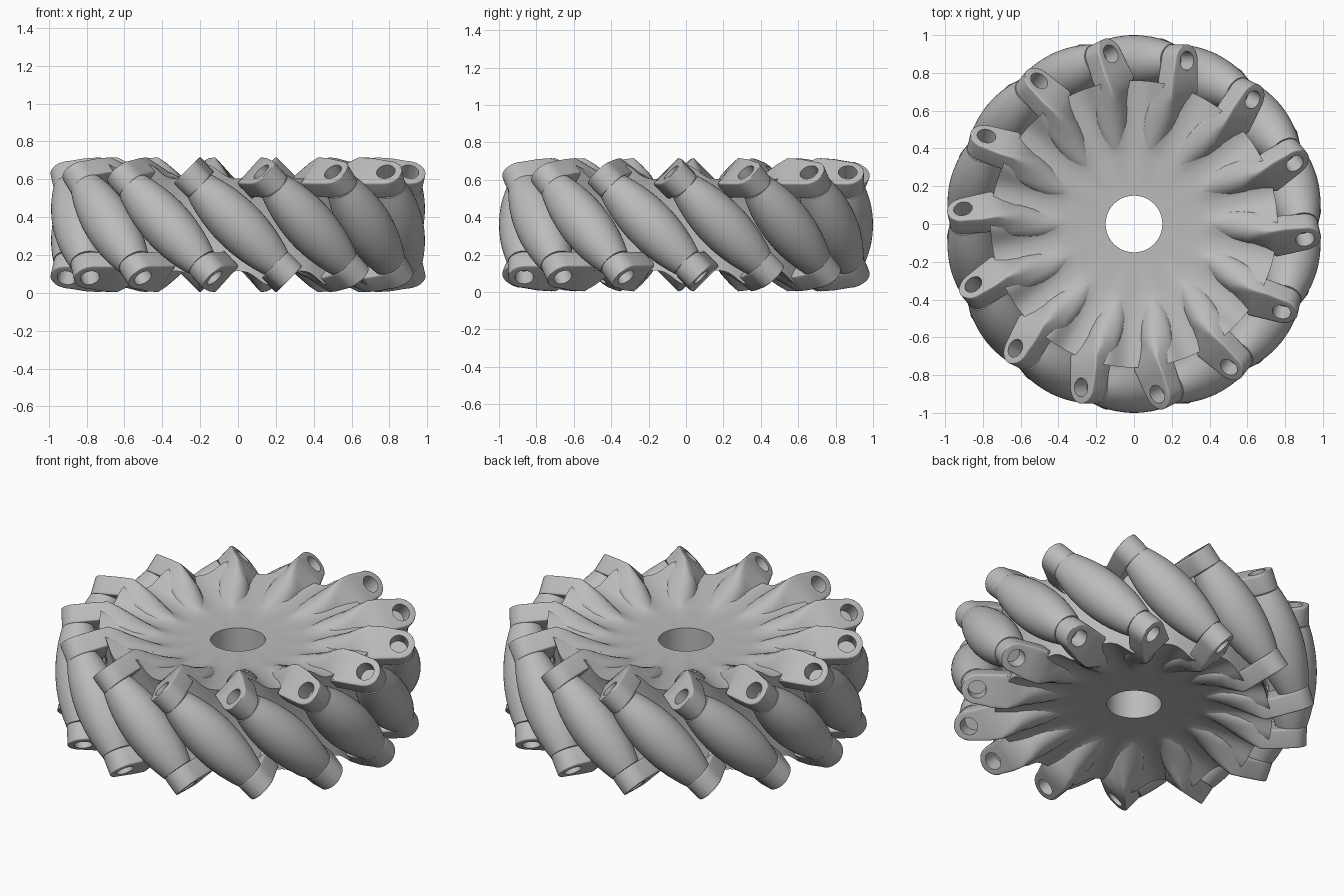
import bpy, bmesh
from math import sin, cos, pi, radians, sqrt
from mathutils import Matrix, Vector

COUNT = 14          # rollers, each held by an upper and a lower arm
MID = 0.36          # half the wheel height
AXIS_R = 0.865      # distance of roller centres from the wheel axis

cube = bpy.data.objects.get("Cube")
if cube:
    bpy.data.objects.remove(cube, do_unlink=True)

grey = bpy.data.materials.new("plain_grey")
grey.use_nodes = True
grey.diffuse_color = (0.5, 0.5, 0.5, 1)
grey.node_tree.nodes["Principled BSDF"].inputs["Base Color"].default_value = (0.5, 0.5, 0.5, 1)


def add_object(name, mesh, matrix=None):
    obj = bpy.data.objects.new(name, mesh)
    bpy.context.scene.collection.objects.link(obj)
    if matrix:
        obj.matrix_world = matrix
    return obj


def finish(mesh, angle=32):
    mesh.materials.clear()
    mesh.materials.append(grey)
    for poly in mesh.polygons:
        poly.use_smooth = True
    mesh.set_sharp_from_angle(angle=radians(angle))


def loft(name, rings, closed=False):
    """Skin a list of equal point rings; cap the ends or join last to first."""
    bm = bmesh.new()
    loops = [[bm.verts.new(p) for p in ring] for ring in rings]
    pairs = list(zip(loops, loops[1:]))
    if closed:
        pairs.append((loops[-1], loops[0]))
    else:
        bm.faces.new(loops[0])
        bm.faces.new(loops[-1])
    n = len(loops[0])
    for a, b in pairs:
        for i in range(n):
            j = (i + 1) % n
            bm.faces.new((a[i], a[j], b[j], b[i]))
    bmesh.ops.recalc_face_normals(bm, faces=bm.faces)
    mesh = bpy.data.meshes.new(name)
    bm.to_mesh(mesh)
    bm.free()
    return mesh


def circle(r, z, n):
    return [(r * cos(2 * pi * i / n), r * sin(2 * pi * i / n), z) for i in range(n)]


def section(x, y, z, half_a, half_w, tilt, power):
    """Rounded-box section in a plane of constant x, tilted about x."""
    c, s = cos(radians(tilt)), sin(radians(tilt))
    points = []
    for i in range(24):
        t = 2 * pi * (i + 0.5) / 24
        a = half_a * abs(cos(t)) ** (2 / power) * (1 if cos(t) > 0 else -1)
        w = half_w * abs(sin(t)) ** (2 / power) * (1 if sin(t) > 0 else -1)
        points.append((x, y - a * c + w * s, z + a * s + w * c))
    return points


# Hub: dished disc with a centre bore and flutes that rise under the arms
def fluted_ring(r, side):
    n = COUNT * 12
    grow = max(0, (r - 0.36) / 0.4)
    ring = []
    for i in range(n):
        angle = 2 * pi * i / n
        ridge = (0.5 - 0.5 * cos(COUNT * (angle - pi / 2))) ** 1.5
        z = 0.2 + 0.045 * grow ** 1.3 + 0.075 * grow * ridge
        ring.append((r * cos(angle), r * sin(angle), MID + side * z))
    return ring


radii = (0.15, 0.36, 0.4, 0.46, 0.52, 0.58, 0.64, 0.7, 0.76)
rings = [fluted_ring(r, 1) for r in radii]
rings += [circle(0.725, MID + z, COUNT * 12) for z in (0.12, -0.12)]
rings += [fluted_ring(r, -1) for r in reversed(radii)]
hub_mesh = loft("hub", rings, closed=True)
finish(hub_mesh)
add_object("hub", hub_mesh)

# Roller: barrel with small spigots running into the arm ends
tilt_axis = Vector((0, -1, 1)).normalized()
to_axis = Matrix.Translation((AXIS_R, 0, MID)) @ Vector((0, 0, 1)).rotation_difference(tilt_axis).to_matrix().to_4x4()
LEN = 0.285
rings = [circle(0.07, -0.3, 40), circle(0.07, -LEN, 40)]
for k in range(-8, 9):
    rings.append(circle(0.135 - 0.047 * (k / 8) ** 2, LEN * k / 8, 40))
rings += [circle(0.07, LEN, 40), circle(0.07, 0.3, 40)]
roller_mesh = loft("roller", rings)
roller_mesh.transform(to_axis)
finish(roller_mesh)

# Arm: round ridge at the hub, twisting into a tilted lug with a round nose
rings = [
    section(0.34, -0.077, 0.485, 0.045, 0.065, 0, 2),
    section(0.42, -0.098, 0.505, 0.07, 0.077, 4, 2),
    section(0.5, -0.122, 0.53, 0.088, 0.082, 12, 2.2),
    section(0.57, -0.15, 0.553, 0.092, 0.088, 22, 2.7),
    section(0.64, -0.185, 0.58, 0.08, 0.094, 36, 5),
]
ROOT = sqrt(0.5)


def lug(x, rise, half_w):
    t = 0.341
    return section(x, (rise - t) * ROOT, MID + (t + rise) * ROOT, 0.0555, half_w, 45, 16)


rings += [lug(0.7, 0.014, 0.099), lug(0.78, 0.01, 0.096), lug(AXIS_R, 0, 0.086)]
for deg in (18, 36, 52, 66, 78, 87):
    rings.append(lug(AXIS_R + 0.086 * sin(radians(deg)), 0, 0.086 * cos(radians(deg))))
arm_source = add_object("arm_blank", loft("arm_blank", rings))

# Axle hole cut into the lug
cutter_mesh = loft("axle_hole_cutter", [circle(0.05, 0.302, 24), circle(0.05, 0.5, 24)])
cutter_mesh.transform(to_axis)
cutter = add_object("axle_hole_cutter", cutter_mesh)
cutter.hide_render = True
cut = arm_source.modifiers.new("axle_hole", 'BOOLEAN')
cut.operation = 'DIFFERENCE'
cut.solver = 'EXACT'
cut.object = cutter
graph = bpy.context.evaluated_depsgraph_get()
arm_mesh = bpy.data.meshes.new_from_object(arm_source.evaluated_get(graph))
arm_mesh.name = "arm"
finish(arm_mesh)
for helper in (arm_source, cutter):
    bpy.data.objects.remove(helper, do_unlink=True)

# Repeat around the wheel; lower arms are the upper ones turned over
flip = Matrix.Translation((0, 0, 2 * MID)) @ Matrix.Rotation(pi, 4, 'X')
for k in range(COUNT):
    turn = Matrix.Rotation(pi / 2 + 2 * pi * k / COUNT, 4, 'Z')
    add_object(f"roller_{k + 1}", roller_mesh, turn)
    add_object(f"upper_arm_{k + 1}", arm_mesh, turn)
    add_object(f"lower_arm_{k + 1}", arm_mesh, turn @ flip)
